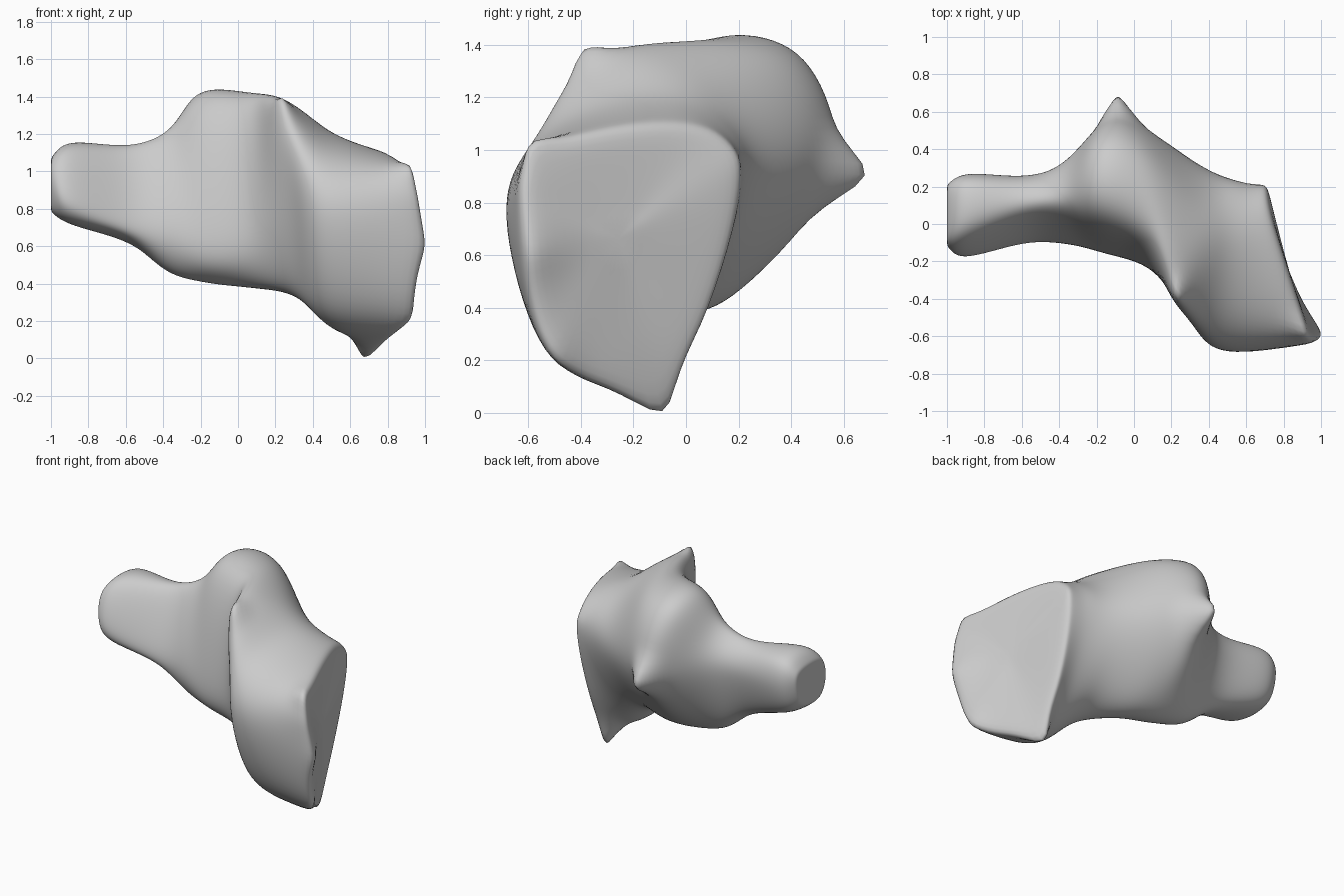
import bpy, bmesh, math
from mathutils import Vector

if "Cube" in bpy.data.objects:
    bpy.data.objects.remove(bpy.data.objects["Cube"])

# Stations from left tip to right facet: back point, front point, then
# (fraction back->front, height, x shift) for top-back, top-front, low-front, low-back
STATIONS = [
    ((-1.00, .21, .96), (-1.00, -.12, .93), (.12, 1.06), (.82, 1.06), (.8, .79), (.2, .81)),
    ((-0.89, .27, .96), (-0.90, -.18, .85), (.14, 1.13), (.70, 1.13), (.8, .73), (.2, .74)),
    ((-0.58, .26, .95), (-0.58, -.10, .75), (.18, 1.11), (.57, 1.11), (.85, .64), (.3, .64)),
    ((-0.38, .33, .95), (-0.36, -.11, .70), (.22, 1.18), (.60, 1.18), (.8, .48), (.38, .51)),
    ((-0.13, .56, .91), (-0.16, -.16, .65), (.19, 1.36, -.06), (.72, 1.36, -.05), (.85, .43), (.53, .45)),
    ((0.05, .52, .92), (0.08, -.24, .70), (.20, 1.36), (.80, 1.36), (.85, .41), (.48, .43)),
    ((0.38, .31, .90), (0.27, -.45, .85), (.33, 1.29), (.92, 1.35, -.05), (.78, .36), (.35, .42)),
    ((0.57, .24, .90), (0.46, -.69, .80), (.30, 1.19), (.78, 1.10), (.80, .25), (.36, .20)),
    ((0.71, .21, .86), (1.00, -.63, .70), (.23, 1.10, -.03), (.93, 1.01, -.04), (.87, .20, -.03), (.31, .11, -.09)),
]
# Bony points: target and pull radius
SPURS = [((-.09, .73, .90), .18), ((.66, -.07, -.04), .16),
         ((.23, -.40, 1.42), .11), ((.93, -.60, 1.05), .12),
         ((.70, .21, .95), .12), ((1.01, -.58, .60), .2), ((.94, -.5, .20), .14)]
STEPS = 6


def spline(a, b, c, d, t):
    return 0.5 * (2 * b + (c - a) * t + (2 * a - 5 * b + 4 * c - d) * t * t
                  + (3 * b - a - 3 * c + d) * t ** 3)


def edge_point(back, front, t, z, dx=0):
    p = back.lerp(front, t)
    return Vector((p.x + dx, p.y, z))


def section(st):
    back, front = Vector(st[0]), Vector(st[1])
    tb, tf, bf, bb = [edge_point(back, front, *e) for e in st[2:]]
    p = [back, tb, tf, front, bf, bb]
    return [spline(p[i - 1], p[i], p[(i + 1) % 6], p[(i + 2) % 6], k / STEPS)
            for i in range(6) for k in range(STEPS)]


# Loft the sections smoothly along the body
secs = [section(s) for s in STATIONS]
last = len(secs) - 1
rings = []
for i in range(last):
    quad = [secs[max(i - 1, 0)], secs[i], secs[i + 1], secs[min(i + 2, last)]]
    for k in range(STEPS):
        rings.append([spline(*p, k / STEPS) for p in zip(*quad)])
rings.append(secs[last])


# Concentric rings close each end
def cap(ring, shift):
    c = sum(ring, Vector()) / len(ring) + Vector((shift, 0, 0))
    return [[c.lerp(p, s) for p in ring] for s in (.9, .75, .55, .35, .15)]


rings = cap(rings[0], 0)[::-1] + rings + cap(rings[-1], -.01)
bm = bmesh.new()
loops = [[bm.verts.new(p) for p in r] for r in rings]
n = len(loops[0])
for a, b in zip(loops, loops[1:]):
    for j in range(n):
        k = (j + 1) % n
        bm.faces.new((a[j], a[k], b[k], b[j]))
bm.faces.new(loops[0])
bm.faces.new(loops[-1])
bmesh.ops.recalc_face_normals(bm, faces=bm.faces)
for _ in range(3):
    bmesh.ops.smooth_vert(bm, verts=bm.verts, factor=0.5,
                          use_axis_x=True, use_axis_y=True, use_axis_z=True)

# Pull out the pointed spurs
for target, radius in SPURS:
    target = Vector(target)
    near = min(bm.verts, key=lambda v: (v.co - target).length)
    origin, move = near.co.copy(), target - near.co
    for v in bm.verts:
        d = (v.co - origin).length / radius
        if d < 1:
            v.co += move * (1 - d) ** 1.5

mesh = bpy.data.meshes.new("bone_body")
bm.to_mesh(mesh)
bm.free()
body = bpy.data.objects.new("bone_body", mesh)
bpy.context.collection.objects.link(body)
sub = body.modifiers.new("smooth_surface", 'SUBSURF')
sub.levels = sub.render_levels = 1
mesh.shade_smooth()
